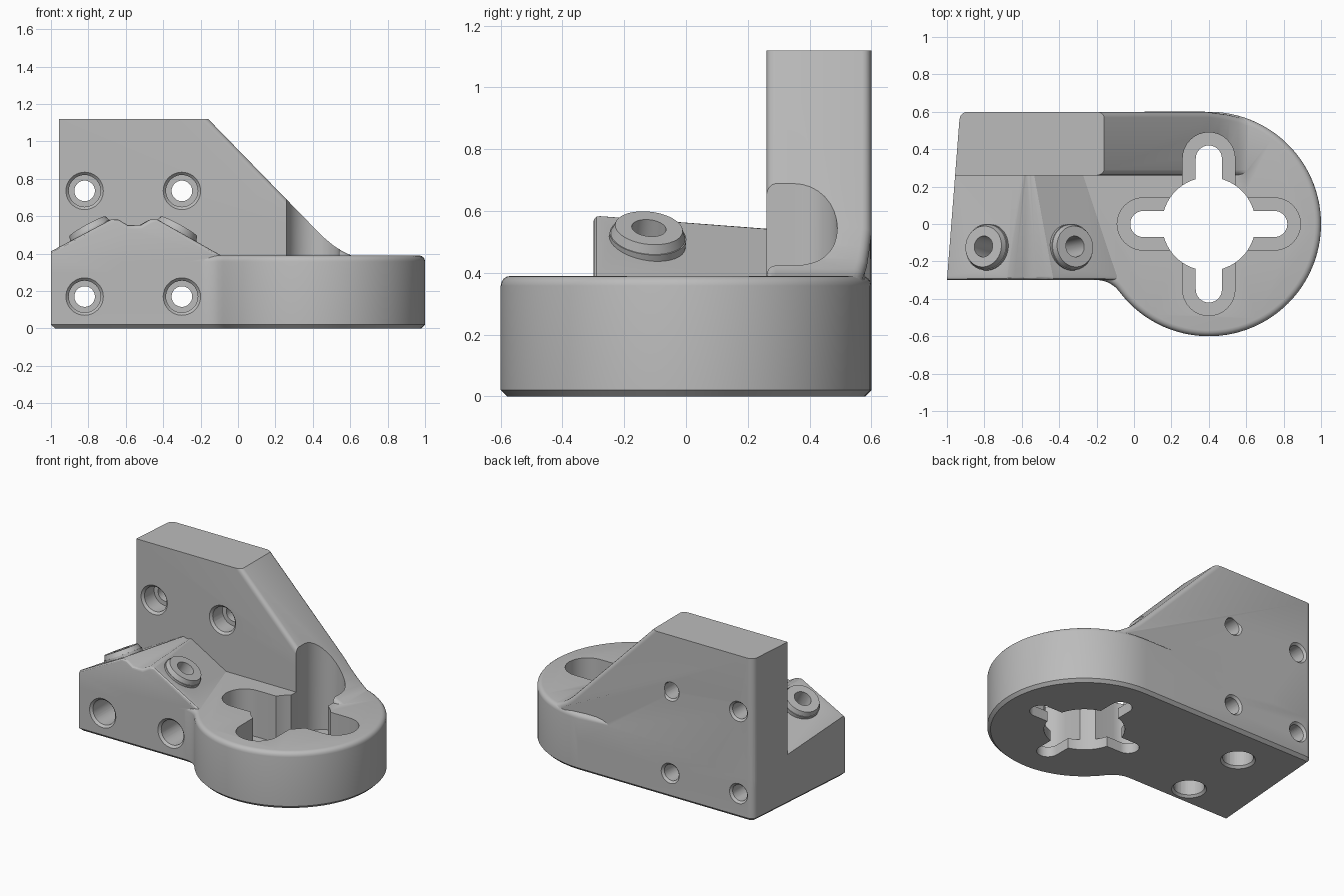
import bpy, bmesh, math
from mathutils import Vector

cube = bpy.data.objects.get("Cube")
if cube:
    bpy.data.objects.remove(cube, do_unlink=True)

grey = bpy.data.materials.new("plain grey")
grey.use_nodes = True
grey.diffuse_color = (0.5, 0.5, 0.5, 1)
grey.node_tree.nodes["Principled BSDF"].inputs["Base Color"].default_value = grey.diffuse_color


def finish(bm, name):
    bmesh.ops.recalc_face_normals(bm, faces=bm.faces)
    mesh = bpy.data.meshes.new(name)
    bm.to_mesh(mesh)
    bm.free()
    mesh.materials.append(grey)
    obj = bpy.data.objects.new(name, mesh)
    bpy.context.collection.objects.link(obj)
    return obj


def loft(first, second):
    """Solid between two matching outlines."""
    bm = bmesh.new()
    a = [bm.verts.new(p) for p in first]
    b = [bm.verts.new(p) for p in second]
    bm.faces.new(a)
    bm.faces.new(b[::-1])
    for i in range(len(a)):
        j = (i + 1) % len(a)
        bm.faces.new((a[i], b[i], b[j], a[j]))
    bmesh.ops.recalc_face_normals(bm, faces=bm.faces)
    return bm


def prism(outline, z0, z1):
    return loft([(x, y, z0) for x, y in outline], [(x, y, z1) for x, y in outline])


def bevel(bm, test, width, segments):
    edges = [e for e in bm.edges if test(e.verts[0].co, e.verts[1].co)]
    bmesh.ops.bevel(bm, geom=edges, offset=width, segments=segments, profile=0.5,
                    affect='EDGES', clamp_overlap=True)


def rod(start, end, r1, r2=None, sides=40):
    """Cylinder or cone from one point to another."""
    start, end = Vector(start), Vector(end)
    axis = end - start
    bm = bmesh.new()
    bmesh.ops.create_cone(bm, cap_ends=True, segments=sides, radius1=r1,
                          radius2=r1 if r2 is None else r2, depth=axis.length)
    turn = axis.to_track_quat('Z', 'Y').to_matrix().to_4x4()
    bmesh.ops.transform(bm, matrix=turn, verts=bm.verts)
    bmesh.ops.translate(bm, vec=(start + end) / 2, verts=bm.verts)
    return bm


def combine(body, bm, operation):
    """Apply one boolean and drop the helper."""
    tool = finish(bm, "helper")
    tool.hide_render = True
    mod = body.modifiers.new("cut", 'BOOLEAN')
    mod.operation, mod.solver, mod.object = operation, 'EXACT', tool
    graph = bpy.context.evaluated_depsgraph_get()
    graph.update()
    result = bpy.data.meshes.new_from_object(body.evaluated_get(graph))
    body.modifiers.clear()
    body.data = result
    bpy.data.objects.remove(tool, do_unlink=True)


def arc(cx, cy, r, a0, a1, n):
    steps = [math.radians(a0 + (a1 - a0) * i / n) for i in range(n + 1)]
    return [(cx + r * math.cos(a), cy + r * math.sin(a)) for a in steps]


def left_x(y):
    return -1 + (y + 0.3) * 0.0778


RING_X = 0.4

# Base: slanted block running into a round ring, with a fillet at the front
outline = [(left_x(0.6), 0.6), (left_x(-0.3), -0.3)]
outline += arc(-0.2, -0.45, 0.15, 90, 36.87, 10)
outline += arc(RING_X, 0, 0.6, 216.87, 450, 64)[1:]
bm = prism(outline, 0, 0.39)
bevel(bm, lambda a, b: max(a.x, b.x) < -0.8 and min(a.y, b.y) > 0.5, 0.04, 4)
bevel(bm, lambda a, b: min(a.z, b.z) > 0.38, 0.032, 4)
bevel(bm, lambda a, b: max(a.z, b.z) < 0.001, 0.02, 1)
bracket = finish(bm, "bracket")
combine(bracket, prism([(-1.2, -0.5), (-0.62, -0.5), (-0.62, 0.8), (-1.2, 0.8)], 0.3, 0.6),
        'DIFFERENCE')

# Upright wall with a sloping shoulder
profile = [(-1, 0.2), (-1, 1.12), (-0.16, 1.12), (0.4, 0.545), (0.46, 0.485),
           (0.51, 0.443), (0.56, 0.411), (0.62, 0.383), (0.62, 0.2), (0.4, 0.2)]


def wall_point(x, z, y):
    if x == -1:
        return (left_x(y), y, z)
    if y > 0.5 and x > RING_X:
        y = math.sqrt(0.595 ** 2 - (x - RING_X) ** 2)
    return (x, y, z)


bm = loft([wall_point(x, z, 0.26) for x, z in profile],
          [wall_point(x, z, 0.6) for x, z in profile])
bevel(bm, lambda a, b: max(a.x, b.x) < -0.8 and min(a.y, b.y) > 0.5, 0.04, 4)
bevel(bm, lambda a, b: min(a.x, b.x) > -0.17 and min(a.z, b.z) > 0.37
      and abs(a.x - b.x) > 0.03, 0.03, 4)
combine(bracket, bm, 'UNION')

# Twin-ridged hump, its valley closing towards the wall
front = [(-1, 0.1), (-1, 0.415), (-0.68, 0.585), (-0.64, 0.582), (-0.59, 0.552), (-0.52, 0.552),
         (-0.47, 0.582), (-0.43, 0.585), (-0.04, 0.365), (-0.04, 0.1)]
back = [(left_x(0.35), 0.1), (left_x(0.35), 0.335), (-0.59, 0.535), (-0.58, 0.536), (-0.573, 0.534),
        (-0.567, 0.534), (-0.56, 0.536), (-0.55, 0.535), (-0.24, 0.355), (-0.24, 0.1)]
bm = loft([(x, -0.3, z) for x, z in front], [(x, 0.35, z) for x, z in back])
bevel(bm, lambda a, b: max(a.y, b.y) < -0.29 and min(a.z, b.z) > 0.3, 0.02, 3)
combine(bracket, bm, 'UNION')

# Tilted bosses with their bores
for x, side in ((-0.315, 1), (-0.805, -1)):
    top = Vector((x, -0.12, 0.545))
    axis = Vector((side * 0.48, 0.1, 0.87)).normalized()
    combine(bracket, rod(top - axis * 0.04, top, 0.125, 0.11), 'UNION')
    combine(bracket, rod(top - axis * 0.14, top - axis * 0.03, 0.125), 'UNION')
    combine(bracket, rod(top - axis * 0.5, top + axis * 0.1, 0.056), 'DIFFERENCE')

# Bottom sockets
for y, depth in ((-0.15, 0.2), (0.32, 0.25)):
    combine(bracket, rod((-0.57, y, -0.1), (-0.57, y, depth), 0.095), 'DIFFERENCE')
    combine(bracket, rod((-0.57, y, -0.01), (-0.57, y, 0.02), 0.118, 0.09), 'DIFFERENCE')

# Four counterbored screw holes
for x in (-0.82, -0.3):
    for z, face in ((0.17, -0.3), (0.735, 0.26)):
        for y0, y1, r1, r2 in ((-0.5, 0.7, 0.055, 0.055), (-0.48, 0.38, 0.085, 0.085),
                               (face - 0.01, face + 0.02, 0.11, 0.08),
                               (0.58, 0.61, 0.05, 0.078)):
            combine(bracket, rod((x, y0, z), (x, y1, z), r1, r2), 'DIFFERENCE')


# Cross-shaped opening: wide pockets above a thin floor with narrow slots
def slot(width, z0, turn):
    pts = arc(0.35, 0, width, -90, 90, 16) + arc(-0.35, 0, width, 90, 270, 16)
    pts = [(-y, x) if turn else (x, y) for x, y in pts]
    return prism([(x + RING_X, y) for x, y in pts], z0, 1.3)


combine(bracket, rod((RING_X, 0, -0.2), (RING_X, 0, 1.2), 0.25, sides=64), 'DIFFERENCE')
for turn in (False, True):
    combine(bracket, slot(0.07, -0.15, turn), 'DIFFERENCE')
    combine(bracket, slot(0.14, 0.07, turn), 'DIFFERENCE')

# Smooth curved surfaces, keep edges crisp
bpy.ops.object.select_all(action='DESELECT')
bracket.select_set(True)
bpy.context.view_layer.objects.active = bracket
bpy.ops.object.shade_smooth_by_angle(angle=math.radians(30))
